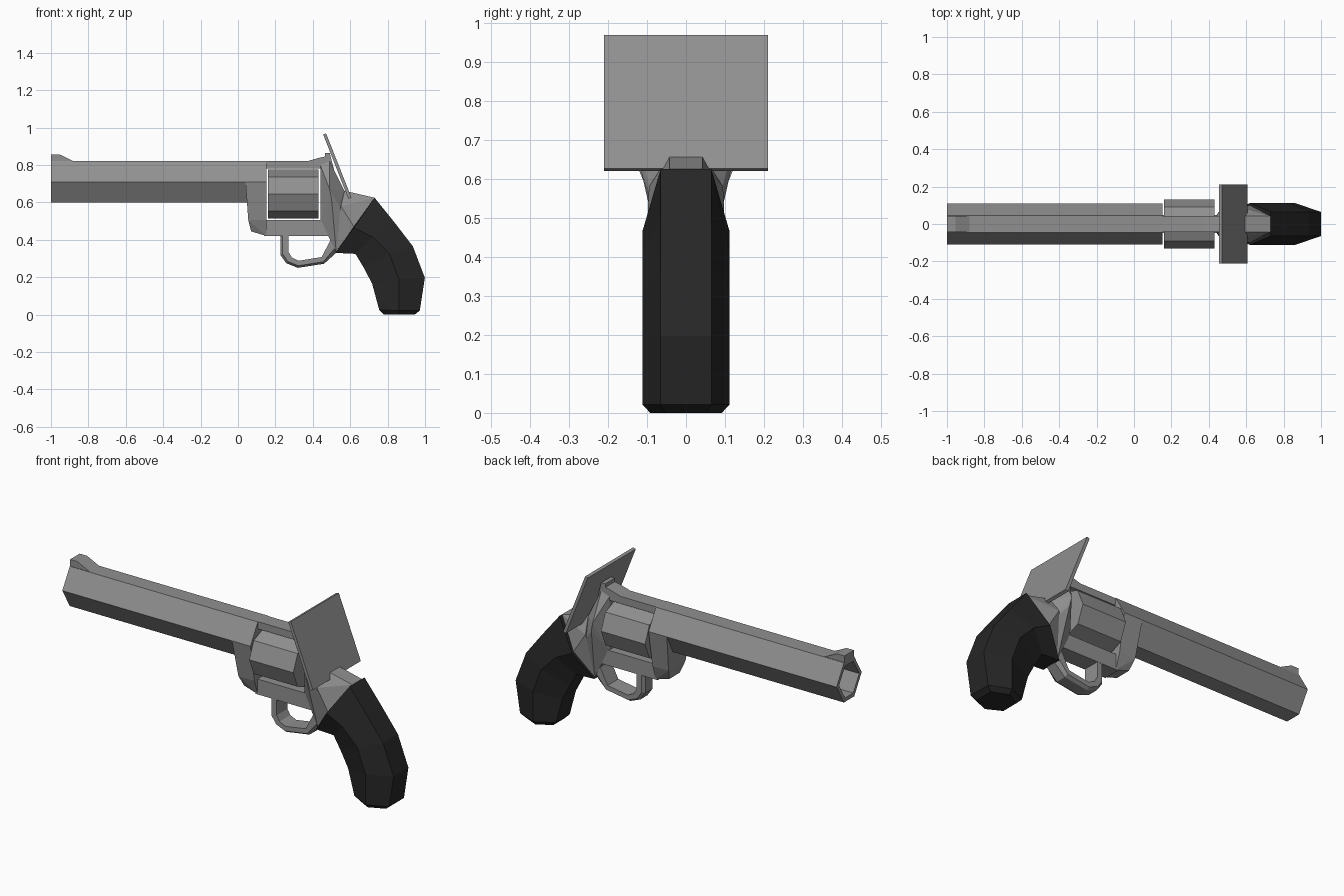
import bpy, bmesh, math

black = bpy.data.materials.new("grip_black")
black.diffuse_color = (0.02, 0.02, 0.02, 1)
steel = bpy.data.materials.new("dark_steel")
steel.diffuse_color = (0.28, 0.28, 0.28, 1)


def make(name, bm, mat=steel):
    bmesh.ops.recalc_face_normals(bm, faces=bm.faces)
    me = bpy.data.meshes.new(name)
    bm.to_mesh(me)
    bm.free()
    ob = bpy.data.objects.new(name, me)
    bpy.context.collection.objects.link(ob)
    me.materials.append(mat)
    return ob


def loft(name, rings, mat=steel):
    bm = bmesh.new()
    vs = [[bm.verts.new(p) for p in r] for r in rings]
    n = len(vs[0])
    for a, b in zip(vs, vs[1:]):
        for i in range(n):
            j = (i + 1) % n
            bm.faces.new((a[i], a[j], b[j], b[i]))
    bm.faces.new(vs[0])
    bm.faces.new(vs[-1])
    return make(name, bm, mat)


def extrude_y(name, profile, half):
    return loft(name, [[(x, s * half, z) for x, z in profile] for s in (-1, 1)])


def mirrored_hull(name, pts):
    bm = bmesh.new()
    for x, y, z in pts:
        for s in (-1, 1):
            bm.verts.new((x, s * y, z))
    bmesh.ops.convex_hull(bm, input=bm.verts)
    loose = [v for v in bm.verts if not v.link_faces]
    bmesh.ops.delete(bm, geom=loose, context='VERTS')
    bmesh.ops.dissolve_limit(bm, angle_limit=0.02, verts=bm.verts, edges=bm.edges)
    return make(name, bm)


# Six-sided barrel with a hollow muzzle
def hexagon(x, k):
    return [(x, y * k, 0.71 + z * k) for y, z in
            ((0.11, 0), (0.045, 0.11), (-0.045, 0.11),
             (-0.11, 0), (-0.045, -0.11), (0.045, -0.11))]


loft("barrel", [hexagon(0.06, 1), hexagon(-1, 1), hexagon(-1, 0.8), hexagon(-0.6, 0.8)])
extrude_y("front_sight", [(-1, 0.81), (-1, 0.857), (-0.955, 0.857), (-0.875, 0.818), (-0.875, 0.81)], 0.042)

# Frame: front block, top strap, lower bar
mirrored_hull("frame_front", [
    (0.04, 0.11, 0.71), (0.153, 0.11, 0.71), (0.04, 0.045, 0.82), (0.153, 0.045, 0.82),
    (0.055, 0.075, 0.505), (0.153, 0.075, 0.505), (0.07, 0.045, 0.445), (0.153, 0.045, 0.42)])
extrude_y("top_strap", [(0.14, 0.78), (0.14, 0.82), (0.37, 0.82), (0.44, 0.84), (0.465, 0.845),
                        (0.465, 0.865), (0.49, 0.865), (0.52, 0.75), (0.45, 0.75), (0.44, 0.78)], 0.042)
extrude_y("lower_bar", [(0.14, 0.505), (0.14, 0.42), (0.505, 0.42), (0.505, 0.505)], 0.048)

# Frame behind the cylinder: flared shield and the wedge running into the grip
mirrored_hull("rear_shield", [
    (0.44, 0.045, 0.505), (0.44, 0.042, 0.80), (0.49, 0.042, 0.82), (0.49, 0.118, 0.67),
    (0.50, 0.115, 0.62), (0.57, 0.042, 0.66), (0.57, 0.08, 0.53), (0.525, 0.05, 0.335)])
mirrored_hull("rear_wedge", [
    (0.57, 0.042, 0.662), (0.73, 0.042, 0.625), (0.55, 0.095, 0.58),
    (0.62, 0.10, 0.47), (0.525, 0.05, 0.335), (0.50, 0.05, 0.43)])

# Eight-sided cylinder
loft("cylinder", [[(x, 0.13 * math.cos(i * math.pi / 4), 0.645 + 0.13 * math.sin(i * math.pi / 4))
                   for i in range(8)] for x in (0.16, 0.43)])

# Trigger guard with a chamfered outer edge
outer = [(0.226, 0.43), (0.226, 0.32), (0.258, 0.275), (0.32, 0.25), (0.46, 0.272), (0.53, 0.335)]
inner = [(0.27, 0.43), (0.27, 0.335), (0.288, 0.305), (0.325, 0.288), (0.448, 0.308), (0.505, 0.42)]
rings = []
for (ox, oz), (ix, iz) in zip(outer, inner):
    mx, mz = ox + (ix - ox) * 0.3, oz + (iz - oz) * 0.3
    rings.append([(ox, -0.03, oz), (mx, -0.047, mz), (ix, -0.047, iz),
                  (ix, 0.047, iz), (mx, 0.047, mz), (ox, 0.03, oz)])
loft("trigger_guard", rings)

# Curved six-sided grip: back, middle and front point of each section
sections = [((0.73, 0.625), (0.62, 0.465), (0.52, 0.33)),
            ((0.835, 0.495), (0.72, 0.415), (0.628, 0.325)),
            ((0.935, 0.365), (0.81, 0.325), (0.67, 0.255)),
            ((0.999, 0.197), (0.86, 0.19), (0.717, 0.166)),
            ((0.972, 0.022), (0.86, 0.022), (0.755, 0.025)),
            ((0.945, 0), (0.86, 0), (0.78, 0))]
rings = []
for i, (b, m, f) in enumerate(sections):
    k = 0.82 if i == 5 else 1
    rings.append([(x, y * k, z) for (x, z), y in
                  ((b, 0.065), (m, 0.112), (f, 0.06), (f, -0.06), (m, -0.112), (b, -0.065))])
loft("grip", rings, black)

# Tilted flat plate above the grip
extrude_y("rear_plate", [(0.455, 0.964), (0.471, 0.969), (0.606, 0.627), (0.59, 0.62)], 0.21)
